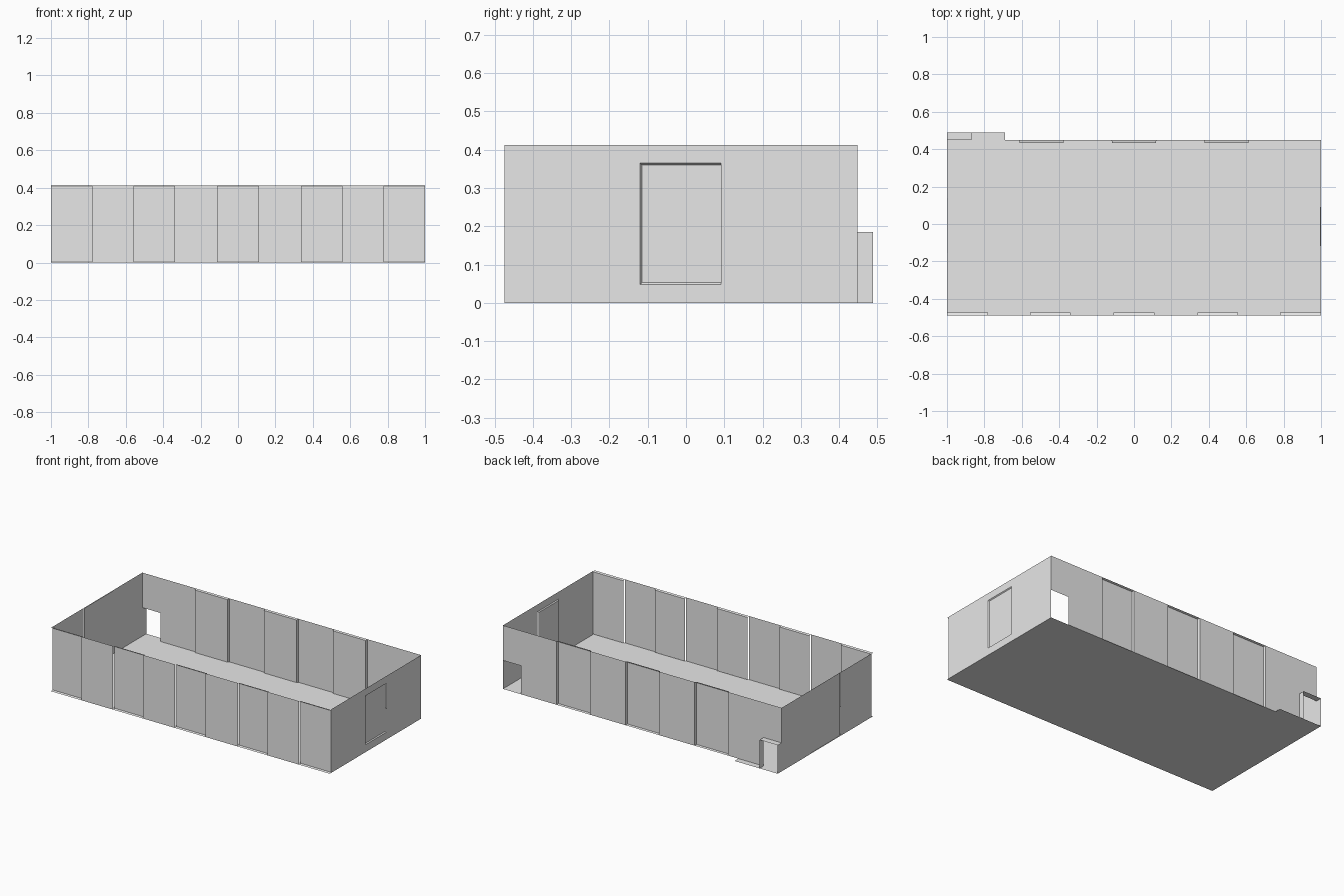
import bpy

cube = bpy.data.objects.get("Cube")
if cube:
    bpy.data.objects.remove(cube)

# One plain plaster colour
GREY = (0.8, 0.8, 0.8, 1)
mat = bpy.data.materials.new("light_grey")
mat.use_nodes = True
mat.diffuse_color = GREY
mat.node_tree.nodes["Principled BSDF"].inputs["Base Color"].default_value = GREY

TOP = 0.412      # wall height
FRONT = -0.488   # outer face of front wall
END = -0.474     # recessed face of front wall
BACK = 0.448     # outer face of back wall
PORCH = 0.488    # outer edge of porch
DOOR = 0.185     # door height
JAMB = 0.87      # inner side of both door openings


class Sheet:
    """Collects flat faces placed through a (u, z, depth) wall mapping."""

    def __init__(self, name, place):
        self.name, self.place = name, place
        self.verts, self.faces = [], []

    def poly(self, *pts):
        start = len(self.verts)
        self.verts += [self.place(*p) for p in pts]
        self.faces.append(range(start, len(self.verts)))

    def rect(self, u0, u1, z0, z1, d=0):
        self.poly((u0, z0, d), (u1, z0, d), (u1, z1, d), (u0, z1, d))

    def recess(self, u0, u1, z0, z1, d, slope, left=False, right=False):
        """Set-back panel with sloping sill and header and optional returns."""
        a, b = z0 + slope, z1 - slope
        l = u0 + (slope if left else 0)
        r = u1 - (slope if right else 0)
        self.rect(l, r, a, b, d)
        self.poly((u0, z0, 0), (u1, z0, 0), (r, a, d), (l, a, d))
        self.poly((l, b, d), (r, b, d), (u1, z1, 0), (u0, z1, 0))
        if left:
            self.poly((u0, z0, 0), (l, a, d), (l, b, d), (u0, z1, 0))
        if right:
            self.poly((r, a, d), (u1, z0, 0), (u1, z1, 0), (r, b, d))

    def build(self):
        mesh = bpy.data.meshes.new(self.name)
        mesh.from_pydata(self.verts, [], [list(f) for f in self.faces])
        mesh.materials.append(mat)
        obj = bpy.data.objects.new(self.name, mesh)
        bpy.context.collection.objects.link(obj)


# Floor with the porch step at one back corner
floor = Sheet("floor", lambda u, v, d: (u, v, d))
floor.poly((-1, FRONT, 0), (1, FRONT, 0), (1, BACK, 0),
           (-0.69, BACK, 0), (-0.69, PORCH, 0), (-1, PORCH, 0))
floor.build()

# Front wall: five set-back panels alternating with four flush ones
front = Sheet("front_wall", lambda u, z, d: (u, FRONT + d, z))
edges = [-1, -0.78, -0.555, -0.34, -0.11, 0.11, 0.34, 0.555, 0.78, 1]
for i, (u0, u1) in enumerate(zip(edges, edges[1:])):
    if i % 2 == 0:
        front.recess(u0, u1, 0, TOP, END - FRONT, 0.004)
    else:
        front.rect(u0, u1, 0, TOP)
front.build()

# Back wall: three recessed bays and a doorway at each end
back = Sheet("back_wall", lambda u, z, d: (-u, BACK - d, z))
u = -JAMB
for centre in (-0.495, 0, 0.495):
    back.rect(u, centre - 0.12, 0, TOP)
    back.recess(centre - 0.12, centre + 0.12, 0, TOP, 0.015, 0.003, True, True)
    u = centre + 0.12
back.rect(u, JAMB, 0, TOP)
back.rect(-1, -JAMB, DOOR, TOP)
back.rect(JAMB, 1, DOOR, TOP)
back.build()

# Right wall with a framed inset panel
right = Sheet("right_wall", lambda u, z, d: (1 - d, u, z))
y0, y1, z0, z1 = -0.12, 0.092, 0.048, 0.365
right.rect(END, y0, 0, TOP)
right.rect(y1, BACK, 0, TOP)
right.rect(y0, y1, 0, z0)
right.rect(y0, y1, z1, TOP)
right.recess(y0, y1, z0, z1, 0.006, 0.005, left=True)
right.build()

# Left wall with a shallow full-height panel, extended along the porch
left = Sheet("left_wall", lambda u, z, d: (-1 + d, -u, z))
left.rect(-PORCH, -BACK, 0, DOOR)
left.rect(-BACK, -0.14, 0, TOP)
left.recess(-0.14, 0.155, 0, TOP, 0.003, 0.002)
left.rect(0.155, -END, 0, TOP)
left.build()

# Porch side and roof
porch_side = Sheet("porch_side", lambda u, z, d: (-JAMB + d, u, z))
porch_side.rect(BACK, PORCH, 0, DOOR)
porch_side.build()
porch_roof = Sheet("porch_roof", lambda u, v, d: (u, v, DOOR + d))
porch_roof.rect(-1, -JAMB, BACK, PORCH)
porch_roof.build()
